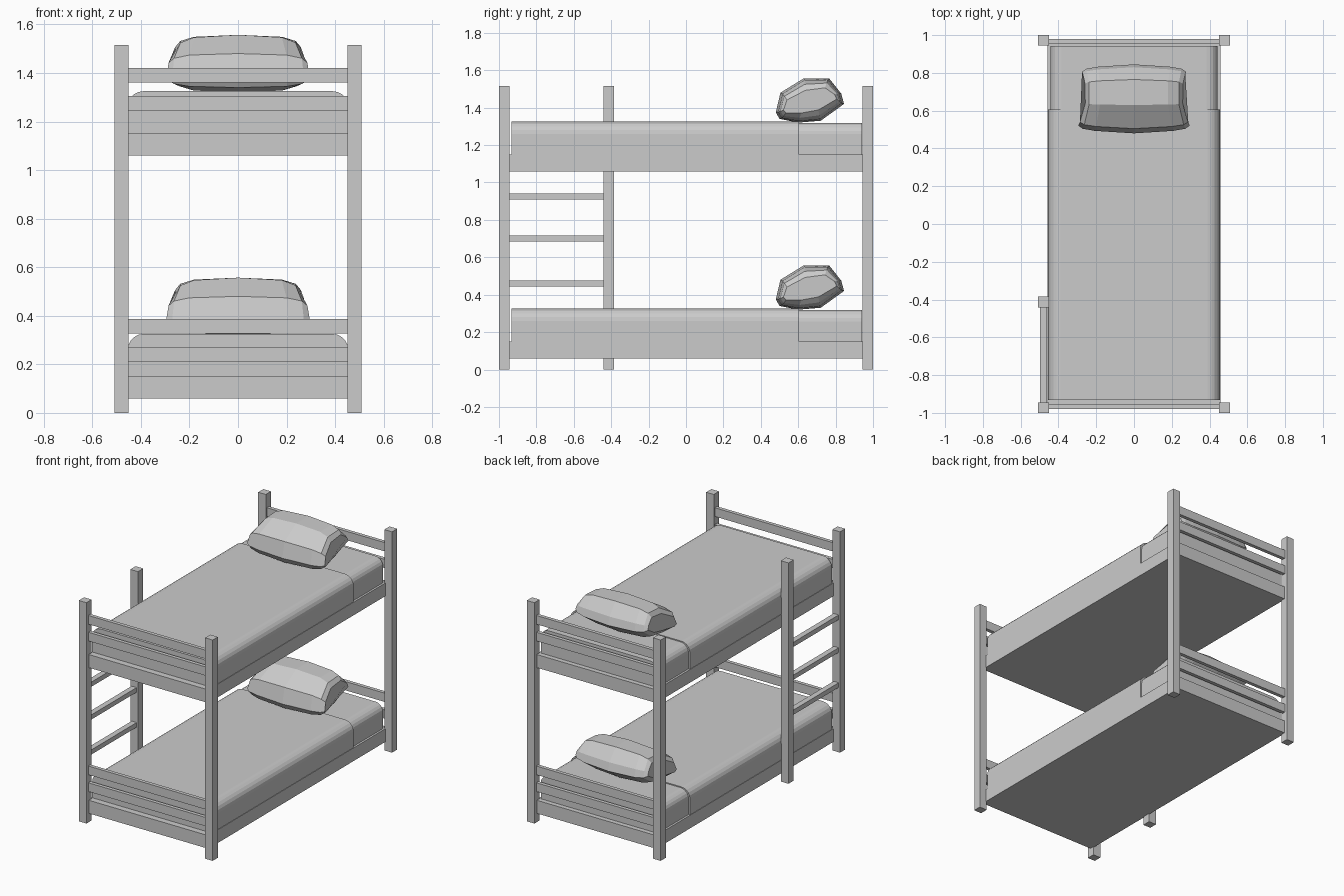
import bpy, bmesh, math
from mathutils import Vector

cube = bpy.data.objects.get("Cube")
if cube:
    bpy.data.objects.remove(cube, do_unlink=True)

grey = bpy.data.materials.new("plain_grey")
grey.use_nodes = True
colour = (0.6, 0.6, 0.6, 1)
grey.diffuse_color = colour
grey.node_tree.nodes["Principled BSDF"].inputs["Base Color"].default_value = colour


def finish(name, bm):
    bmesh.ops.recalc_face_normals(bm, faces=bm.faces)
    mesh = bpy.data.meshes.new(name)
    bm.to_mesh(mesh)
    bm.free()
    mesh.materials.append(grey)
    obj = bpy.data.objects.new(name, mesh)
    bpy.context.collection.objects.link(obj)
    return obj


def box(name, x0, x1, y0, y1, z0, z1):
    bm = bmesh.new()
    bmesh.ops.create_cube(bm, size=1)
    for v in bm.verts:
        v.co = Vector(((x0, x1)[v.co.x > 0], (y0, y1)[v.co.y > 0], (z0, z1)[v.co.z > 0]))
    return finish(name, bm)


def loft(name, rings):
    """Skin a row of closed rings and cap both ends."""
    bm = bmesh.new()
    loops = [[bm.verts.new(p) for p in ring] for ring in rings]
    n = len(loops[0])
    for a, b in zip(loops, loops[1:]):
        for i in range(n):
            j = (i + 1) % n
            bm.faces.new((a[i], a[j], b[j], b[i]))
    bm.faces.new(loops[0])
    bm.faces.new(loops[-1])
    return finish(name, bm)


def padded_slab(name, half, y0, y1, z0, z1, radius):
    """Long slab with rounded top edges."""
    profile = [(half, z0)]
    for i in range(6):
        a = math.radians(18 * i)
        profile.append((half - radius + radius * math.cos(a), z1 - radius + radius * math.sin(a)))
    profile += [(-x, z) for x, z in reversed(profile)]
    return loft(name, [[(x, y, z) for x, z in profile] for y in (y0, y1)])


# Pillow: one cross-section, scaled towards tapered ends
SECTION = [(0.48, 0.375), (0.505, 0.48), (0.63, 0.557), (0.765, 0.557),
           (0.83, 0.475), (0.845, 0.42), (0.72, 0.33), (0.6, 0.32), (0.5, 0.34)]
CENTRE_Y, CENTRE_Z = 0.665, 0.435


def pillow(name, lift):
    rings = []
    for t, sy, sz in ((-1, 0.78, 0.5), (-0.92, 0.87, 0.75), (-0.7, 0.93, 0.92), (0, 1, 1),
                      (0.7, 0.93, 0.92), (0.92, 0.87, 0.75), (1, 0.78, 0.5)):
        ring = []
        for y, z in SECTION:
            dy = y - CENTRE_Y
            width = 0.255 + 0.9 * dy * dy - 0.05 * dy
            # The ends follow the tilt of the pillow
            mid = CENTRE_Z + 0.2 * dy
            ring.append((t * width, CENTRE_Y + dy * sy, lift + mid + (z - mid) * sz))
        rings.append(ring)
    return loft(name, rings)


# Corner posts and ladder post
for side, sx in (("left", 1), ("right", -1)):
    x0, x1 = sorted((sx * 0.45, sx * 0.508))
    box("front_post_" + side, x0, x1, -1, -0.944, 0, 1.515)
    box("back_post_" + side, x0, x1, 0.944, 1, 0, 1.515)
box("ladder_post", -0.508, -0.45, -0.442, -0.385, 0, 1.515)

# Ladder rungs
for i, z in enumerate((0.445, 0.685, 0.91)):
    box(f"ladder_rung_{i + 1}", -0.498, -0.46, -0.95, -0.435, z, z + 0.032)

# Two identical bunks
for bunk, lift in (("lower", 0), ("upper", 1)):
    box(bunk + "_bed_frame", -0.457, 0.457, -0.975, 0.975, lift + 0.06, lift + 0.15)
    for end, sy in (("front", -1), ("back", 1)):
        y0, y1 = sorted((sy * 0.955, sy * 0.98))
        for level, z0, z1 in (("low", 0.245, 0.305), ("high", 0.36, 0.42)):
            drop = 0 if lift else 0.033
            box(f"{bunk}_{end}_slat_{level}", -0.46, 0.46, y0, y1, lift + z0 - drop, lift + z1 - drop)
    padded_slab(bunk + "_mattress", 0.443, -0.925, 0.942, lift + 0.15, lift + 0.318, 0.06)
    padded_slab(bunk + "_blanket", 0.454, -0.932, 0.605, lift + 0.15, lift + 0.325, 0.065)
    pillow(bunk + "_pillow", lift)
